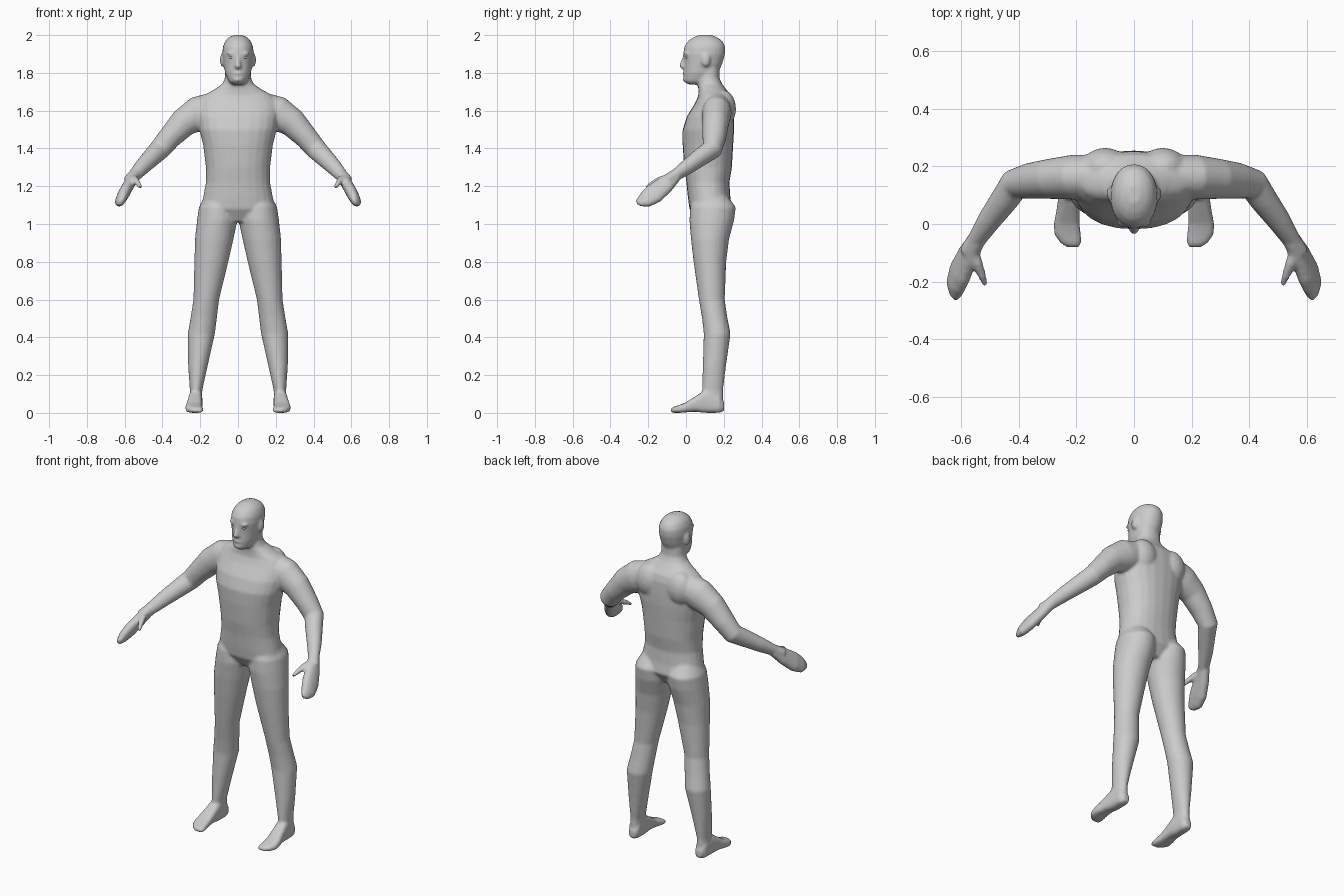
import bpy, bmesh, math
from mathutils import Vector, Matrix

SIDES = 24


def loft(bm, secs, ref, axis=None, power=2.0, mirror=False):
    """Skin closed rings; each section is (centre, radius along ref, radius across)."""
    for sx in ((1, -1) if mirror else (1,)):
        rings = []
        for i, (c, ra, rb) in enumerate(secs):
            if axis:
                t = Vector(axis)
            else:
                t = Vector(secs[min(i + 1, len(secs) - 1)][0]) - Vector(secs[max(i - 1, 0)][0])
            t.normalize()
            a = Vector(ref)
            a = (a - t * a.dot(t)).normalized()
            b = t.cross(a)
            ring = []
            for k in range(SIDES):
                u = 2 * math.pi * k / SIDES
                cu, su = math.cos(u), math.sin(u)
                cu = math.copysign(abs(cu) ** (2 / power), cu)
                su = math.copysign(abs(su) ** (2 / power), su)
                p = Vector(c) + a * (ra * cu) + b * (rb * su)
                ring.append(bm.verts.new((p.x * sx, p.y, p.z)))
            rings.append(ring)
        faces = [bm.faces.new(rings[0]), bm.faces.new(rings[-1])]
        for r0, r1 in zip(rings, rings[1:]):
            for k in range(SIDES):
                n = (k + 1) % SIDES
                faces.append(bm.faces.new((r0[k], r0[n], r1[n], r1[k])))
        bmesh.ops.recalc_face_normals(bm, faces=faces)


def column(bm, rows, **kw):
    """Vertical loft from rows of (z, x centre, half width, y front, y back)."""
    loft(bm, [((x, (f + b) / 2, z), w, (b - f) / 2) for z, x, w, f, b in rows],
         (1, 0, 0), axis=(0, 0, 1), **kw)


def blob(bm, c, r, mirror=True):
    for sx in ((1, -1) if mirror else (1,)):
        m = Matrix.Translation((c[0] * sx, c[1], c[2])) @ Matrix.Diagonal((*r, 1))
        bmesh.ops.create_uvsphere(bm, u_segments=20, v_segments=12, radius=1, matrix=m)


def to_object(bm, name):
    me = bpy.data.meshes.new(name)
    bm.to_mesh(me)
    bm.free()
    ob = bpy.data.objects.new(name, me)
    bpy.context.collection.objects.link(ob)
    return ob


bm = bmesh.new()

# torso and neck
column(bm, [(1.01, 0, .10, .06, .20), (1.08, 0, .20, .018, .245), (1.14, 0, .185, .010, .235),
            (1.22, 0, .170, .002, .230), (1.30, 0, .170, -.010, .243), (1.42, 0, .185, -.018, .250),
            (1.50, 0, .205, -.018, .255), (1.57, 0, .215, .005, .255), (1.64, 0, .215, .048, .252),
            (1.68, 0, .185, .065, .240), (1.71, 0, .130, .066, .215), (1.74, 0, .085, .062, .192),
            (1.77, 0, .070, .060, .178), (1.86, 0, .065, .060, .175)], power=2.25)
blob(bm, (.10, .195, 1.61), (.085, .070, .10))      # shoulder blades

# head
column(bm, [(1.738, 0, .028, .012, .08), (1.755, 0, .050, -.010, .13), (1.80, 0, .069, -.012, .170),
            (1.85, 0, .077, -.010, .193), (1.90, 0, .083, -.015, .207), (1.94, 0, .080, -.009, .208),
            (1.97, 0, .067, .012, .192), (1.988, 0, .049, .038, .165), (2.001, 0, .022, .072, .135)],
       power=2.1)
loft(bm, [((0, -.004, 1.895), .009, .012), ((0, -.014, 1.860), .011, .014),
          ((0, -.022, 1.835), .018, .016), ((0, -.014, 1.822), .014, .010)],
     (1, 0, 0), axis=(0, 0, 1))                     # nose
blob(bm, (.034, .002, 1.902), (.026, .014, .008))   # brows
blob(bm, (0, -.008, 1.797), (.024, .012, .007), mirror=False)   # lips
blob(bm, (0, -.004, 1.765), (.026, .013, .014), mirror=False)   # chin
blob(bm, (.083, .105, 1.868), (.013, .024, .036))   # ears

# legs
column(bm, [(1.16, .10, .07, .05, .21), (1.09, .107, .100, .022, .264), (1.02, .110, .107, .018, .255),
            (.92, .126, .102, .026, .228), (.80, .141, .090, .040, .213), (.60, .168, .068, .068, .205),
            (.50, .182, .070, .085, .220), (.42, .194, .072, .094, .236), (.25, .212, .052, .089, .212),
            (.12, .222, .033, .085, .196), (.05, .224, .034, .075, .198)], mirror=True)

# feet: rows of (y, x centre, half width, z bottom, z top)
foot = [(.202, .222, .020, .01, .055), (.175, .224, .034, 0, .10), (.10, .225, .037, 0, .12),
        (.05, .229, .040, .006, .088), (0, .234, .045, .003, .056), (-.035, .231, .047, 0, .042),
        (-.065, .220, .037, 0, .032), (-.08, .212, .024, 0, .024)]
loft(bm, [((x, y, (b + t) / 2), w, (t - b) / 2) for y, x, w, b, t in foot],
     (1, 0, 0), axis=(0, -1, 0), power=3, mirror=True)

# arms
loft(bm, [((.12, .165, 1.615), .075, .085), ((.21, .163, 1.585), .078, .092),
          ((.29, .157, 1.535), .070, .076), ((.36, .150, 1.460), .063, .062),
          ((.415, .138, 1.395), .054, .056), ((.450, .085, 1.360), .048, .051),
          ((.505, .010, 1.305), .040, .043), ((.550, -.06, 1.255), .029, .034),
          ((.575, -.10, 1.225), .028, .036)], (0, 1, 0.01), mirror=True)

# hands and thumbs
loft(bm, [((.548, -.055, 1.258), .034, .029), ((.578, -.11, 1.208), .048, .030),
          ((.605, -.17, 1.160), .056, .031), ((.620, -.215, 1.130), .047, .027),
          ((.620, -.245, 1.120), .030, .018), ((.615, -.262, 1.117), .014, .010)],
     (.5, -.2, -1), power=2.3, mirror=True)
loft(bm, [((.565, -.085, 1.245), .022, .022), ((.545, -.135, 1.235), .019, .018),
          ((.528, -.180, 1.213), .015, .014), ((.516, -.212, 1.193), .009, .009)],
     (1, 0, 0), mirror=True)

# fuse the skin into one smooth surface
body = to_object(bm, "body")
rem = body.modifiers.new("fuse", 'REMESH')
rem.mode = 'VOXEL'
rem.voxel_size = 0.008
rem.use_smooth_shade = True
sm = body.modifiers.new("soften", 'SMOOTH')
sm.factor = 0.5
sm.iterations = 5
bpy.context.view_layer.objects.active = body
body.select_set(True)
for m in ("fuse", "soften"):
    bpy.ops.object.modifier_apply(modifier=m)
bpy.ops.object.shade_smooth()

# eyes
bm = bmesh.new()
blob(bm, (.034, .006, 1.882), (.014, .012, .008))
eyes = to_object(bm, "eyes")
for p in eyes.data.polygons:
    p.use_smooth = True
